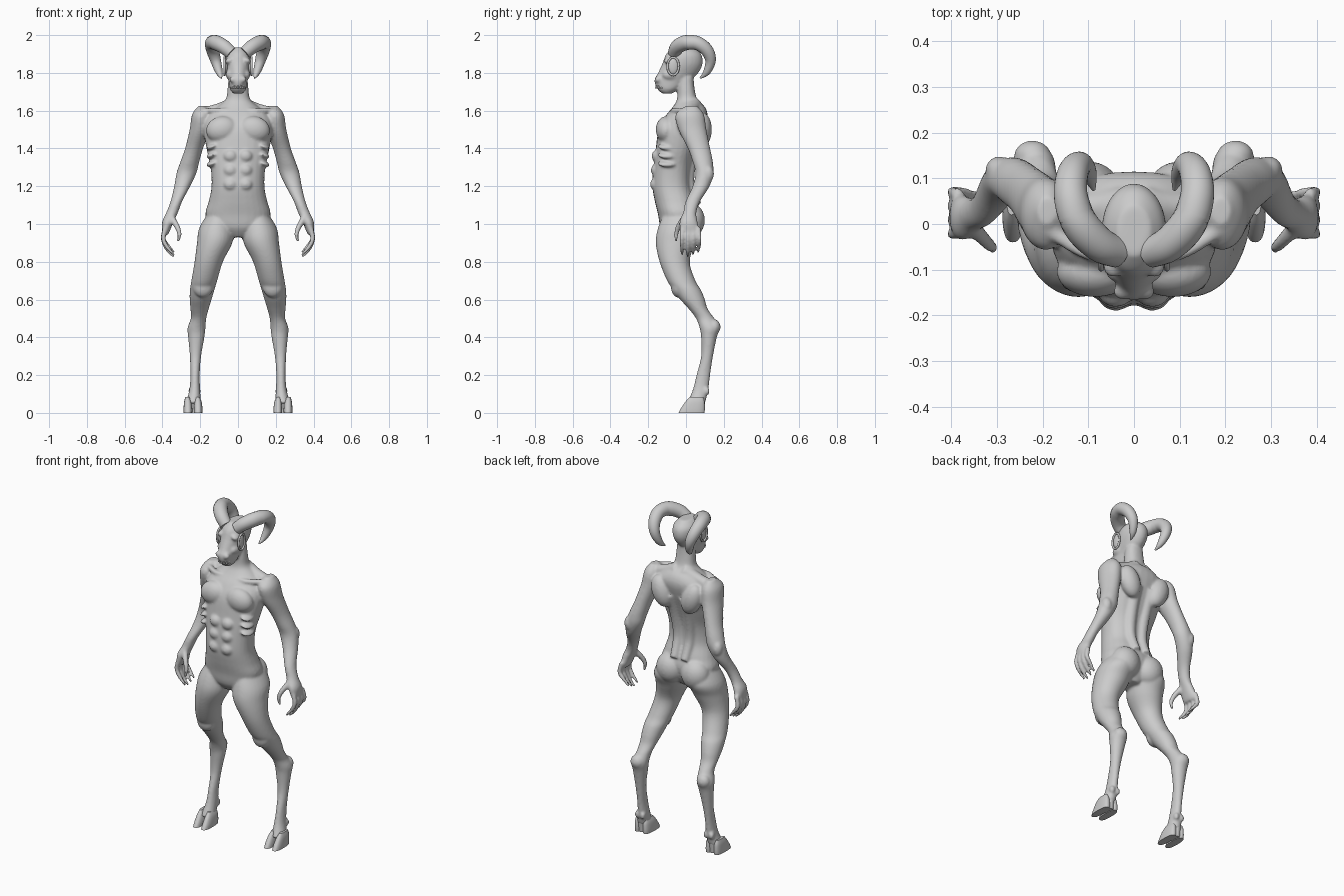
import bpy, bmesh, math
from mathutils import Vector, Matrix

if "Cube" in bpy.data.objects:
    bpy.data.objects.remove(bpy.data.objects["Cube"])

grey = bpy.data.materials.new("plain grey")
grey.use_nodes = True
tone = (0.6, 0.6, 0.6, 1)
grey.diffuse_color = tone
grey.node_tree.nodes["Principled BSDF"].inputs["Base Color"].default_value = tone
SIDES = 28


def spline(rows, steps=5):
    """Pass a smooth curve through rows of any length."""
    rows = [Vector(r) for r in rows]
    out = []
    for i in range(len(rows) - 1):
        a, b = rows[max(i - 1, 0)], rows[i]
        c, d = rows[i + 1], rows[min(i + 2, len(rows) - 1)]
        for k in range(steps):
            t = k / steps
            out.append(b + (c - a) * (t / 2) + (a * 2 - b * 5 + c * 4 - d) * (t * t / 2)
                       + (b * 3 - a - c * 3 + d) * (t ** 3 / 2))
    return out + [rows[-1]]


def skin(bm, rings):
    loops = [[bm.verts.new(p) for p in ring] for ring in rings]
    n = len(loops[0])
    faces = [bm.faces.new((a[i], a[(i + 1) % n], b[(i + 1) % n], b[i]))
             for a, b in zip(loops, loops[1:]) for i in range(n)]
    faces += [bm.faces.new(loops[0]), bm.faces.new(loops[-1])]
    bmesh.ops.recalc_face_normals(bm, faces=faces)


def loft(bm, rows, square=2.0):
    """Level rings; each row is z, x from, x to, y from, y to."""
    rings = []
    for z, x0, x1, y0, y1 in spline(rows):
        ring = []
        for i in range(SIDES):
            a = math.tau * i / SIDES
            c, s = math.cos(a), math.sin(a)
            u = math.copysign(abs(c) ** (2 / square), c)
            v = math.copysign(abs(s) ** (2 / square), s)
            ring.append(((x0 + x1 + (x1 - x0) * u) / 2, (y0 + y1 + (y1 - y0) * v) / 2, z))
        rings.append(ring)
    skin(bm, rings)


def centred(rows):
    return [(z, -half, half, y0, y1) for z, half, y0, y1 in rows]


def tube(bm, rows, sides=16):
    """Round sweep; each row is x, y, z, radius."""
    pts = spline(rows)
    rings = []
    for i, p in enumerate(pts):
        way = pts[min(i + 1, len(pts) - 1)].xyz - pts[max(i - 1, 0)].xyz
        side = way.cross(Vector((0.3, 1, 0.2))).normalized()
        up = side.cross(way).normalized()
        rings.append([p.xyz + (side * math.cos(a) + up * math.sin(a)) * p.w
                      for a in (math.tau * k / sides for k in range(sides))])
    skin(bm, rings)


def ball(bm, centre, radii, tilt=0):
    m = Matrix.Translation(centre) @ Matrix.Rotation(tilt, 4, "Y") @ Matrix.Diagonal((*radii, 1))
    bmesh.ops.create_uvsphere(bm, u_segments=24, v_segments=14, radius=1, matrix=m)


def mirror(bm):
    copy = bmesh.ops.duplicate(bm, geom=bm.verts[:] + bm.edges[:] + bm.faces[:])["geom"]
    for v in copy:
        if isinstance(v, bmesh.types.BMVert):
            v.co.x *= -1
    bmesh.ops.reverse_faces(bm, faces=[f for f in copy if isinstance(f, bmesh.types.BMFace)])


def finish(name, bm, angle=60):
    me = bpy.data.meshes.new(name)
    bm.to_mesh(me)
    bm.free()
    me.materials.append(grey)
    ob = bpy.data.objects.new(name, me)
    bpy.context.collection.objects.link(ob)
    bpy.ops.object.select_all(action="DESELECT")
    bpy.context.view_layer.objects.active = ob
    ob.select_set(True)
    bpy.ops.object.shade_smooth_by_angle(angle=math.radians(angle))
    return ob


body = bmesh.new()
# Legs, bent back at the hock
loft(body, [(1.07, .05, .15, -.11, .06), (.98, .02, .205, -.148, .085), (.9, .03, .217, -.16, .05),
            (.8, .08, .23, -.14, .02), (.7, .11, .247, -.1, .05), (.65, .125, .255, -.065, .08),
            (.6, .14, .256, -.03, .1), (.55, .155, .252, .015, .115), (.5, .168, .25, .053, .15),
            (.45, .172, .267, .072, .178), (.4, .178, .264, .08, .163), (.3, .195, .255, .08, .143),
            (.2, .203, .252, .055, .128), (.12, .2, .258, .035, .118), (.05, .197, .278, .005, .1)])
ball(body, (.222, .15, .455), (.04, .033, .04))
ball(body, (.185, -.04, .67), (.055, .04, .06))
for x in (.212, .248):
    ball(body, (x, .108, .115), (.015, .018, .022))
# Seat muscles, chest, shoulder blades and ribs
ball(body, (.083, .025, 1.02), (.085, .075, .09))
ball(body, (.085, -.105, 1.5), (.085, .055, .07), .2)
ball(body, (.1, .085, 1.5), (.06, .052, .095), .35)
tube(body, [(.035, .06, 1.1, .025), (.04, .015, 1.22, .03), (.045, .03, 1.36, .035), (.05, .08, 1.5, .035)])
for i in range(3):
    ball(body, (.04, -.152 - .004 * i, 1.36 - i * .075), (.037, .03, .034))
    ball(body, (.135, -.1, 1.41 - i * .045), (.035, .05, .015), .35)
tube(body, [(.02, .04, 1.63, .045), (.1, .035, 1.605, .035), (.19, .03, 1.58, .035)])
tube(body, [(.02, -.06, 1.6, .014), (.1, -.065, 1.6, .014), (.19, -.01, 1.6, .016)])
# Arms
loft(body, [(1.625, .17, .21, .0, .06), (1.58, .14, .243, -.055, .095), (1.5, .15, .256, -.04, .108),
            (1.4, .185, .28, .01, .128), (1.33, .205, .305, .035, .142), (1.27, .22, .325, .05, .145),
            (1.2, .253, .338, .035, .125), (1.12, .295, .357, -.002, .075), (1.06, .318, .38, -.015, .055),
            (1.01, .342, .402, -.035, .062), (.96, .362, .402, -.03, .07), (.945, .37, .395, -.02, .06)])
ball(body, (.295, .118, 1.265), (.03, .03, .045))
# Fingers and thumb
for i in range(4):
    y = -.02 + i * .028
    low = .825 + .012 * abs(i - 1)
    tube(body, [(.384, y, .98, .014), (.396, y * 1.1, .925, .013),
                (.378, y * 1.1, low + .045, .0115), (.338, y, low, .007)], 10)
tube(body, [(.35, -.01, 1.03, .018), (.322, -.04, .985, .015), (.31, -.052, .945, .012), (.318, -.052, .905, .007)], 10)
# Brows and cheeks
ball(body, (.045, -.088, 1.865), (.025, .03, .016), .4)
ball(body, (.045, -.085, 1.79), (.02, .04, .025))
ball(body, (.025, -.148, 1.765), (.02, .018, .018))
mirror(body)
# Trunk and neck
loft(body, centred([(.93, .04, -.1, .02), (.98, .14, -.135, .05), (1.05, .172, -.148, .07),
                    (1.12, .155, -.165, .055), (1.2, .14, -.178, .03), (1.3, .145, -.173, .035),
                    (1.4, .167, -.16, .065), (1.5, .182, -.145, .1), (1.57, .17, -.11, .115),
                    (1.62, .11, -.07, .1), (1.66, .065, -.048, .06), (1.72, .055, -.045, .045),
                    (1.78, .05, -.04, .04)]), 2.3)
# Head
loft(body, centred([(1.69, .025, -.125, -.075), (1.715, .043, -.152, -.035), (1.76, .05, -.168, .02),
                    (1.8, .06, -.148, .065), (1.85, .07, -.125, .088), (1.9, .066, -.105, .08),
                    (1.935, .035, -.07, .04)]))
skin_body = finish("body", body)
fuse = skin_body.modifiers.new("fuse", "REMESH")
fuse.mode = "VOXEL"
fuse.voxel_size = .007
fuse.use_smooth_shade = True
soften = skin_body.modifiers.new("soften", "SMOOTH")
soften.factor = .5
soften.iterations = 6

# Curled horns
horns = bmesh.new()
tube(horns, [(.035, -.062, 1.905, .034), (.075, -.045, 1.938, .038), (.118, .0, 1.96, .04),
             (.138, .06, 1.957, .037), (.134, .11, 1.92, .034), (.118, .13, 1.865, .028),
             (.1, .11, 1.805, .019), (.088, .075, 1.772, .004)], 24)
mirror(horns)
finish("horns", horns)

# Ears: shallow oval shells with a rim
ears = bmesh.new()
ball(ears, (.066, -.068, 1.835), (.012, .027, .043))
tube(ears, [(.072, -.068 + .03 * math.cos(a), 1.835 + .047 * math.sin(a), .006)
            for a in (math.tau * k / 12 for k in range(13))], 8)
mirror(ears)
finish("ears", ears)

# Cloven hooves: two toes joined at the heel
hooves = bmesh.new()
for near, far in ((.188, .234), (.242, .288)):
    loft(hooves, [(0, near, far, -.04, .098), (.025, near, far, -.026, .1),
                  (.06, near + .005, far - .003, -.002, .098), (.085, near + .015, far - .01, .02, .09)], 2.6)
loft(hooves, [(.003, .21, .266, .03, .095), (.05, .21, .266, .025, .1), (.09, .205, .26, .025, .105)])
mirror(hooves)
finish("hooves", hooves, 40)

# Lower teeth
teeth = bmesh.new()
for i in range(7):
    a = (i - 3) * .4
    place = Matrix.Translation((.036 * math.sin(a), -.112 - .046 * math.cos(a), 1.728))
    bmesh.ops.create_cone(teeth, cap_ends=True, segments=8, radius1=.006, radius2=.002, depth=.022, matrix=place)
finish("teeth", teeth)
